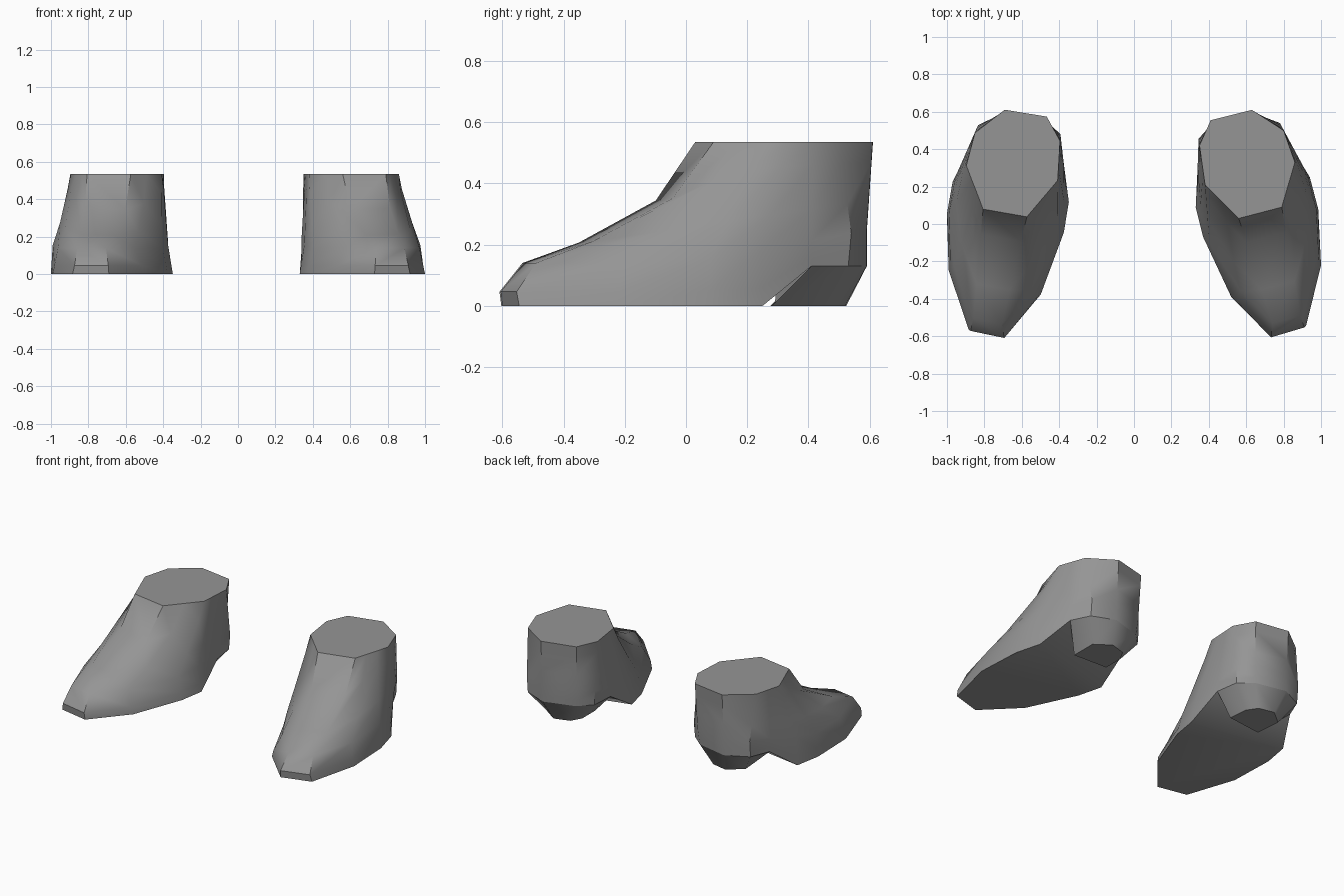
import bpy, bmesh, math
from mathutils import Vector, Matrix

if "Cube" in bpy.data.objects:
    bpy.data.objects.remove(bpy.data.objects["Cube"])

grey = bpy.data.materials.new("shoe grey")
grey.use_nodes = True
COLOUR = (0.3, 0.3, 0.3, 1)
grey.diffuse_color = COLOUR
grey.node_tree.nodes["Principled BSDF"].inputs["Base Color"].default_value = COLOUR

# Plan outlines of one shoe, running from the back of the heel round the inner side
SOLE = [(.63, .59), (.43, .53), (.35, .45), (.34, .30), (.33, .09), (.37, -.07), (.52, -.39),
        (.73, -.60), (.92, -.545), (1, -.22), (.985, .08), (.94, .25), (.84, .41), (.78, .53)]
WELT = [(.63, .59), (.42, .54), (.345, .455), (.34, .30), (.355, .1), (.40, -.06), (.57, -.36),
        (.74, -.53), (.89, -.49), (.97, -.2), (.975, .08), (.93, .25), (.85, .41), (.78, .54)]
COLLAR = [(.63, .61), (.41, .555), (.35, .42), (.36, .35), (.37, .28), (.38, .21), (.47, .12),
          (.56, .03), (.79, .09), (.813, .17), (.837, .25), (.86, .33), (.83, .415), (.80, .50)]
HEEL_TIP = [(.46, .29), (.46, .42), (.50, .49), (.60, .52), (.70, .45), (.70, .28)]
HEEL_COLUMNS = [3, 2, 1, 0, 13, 12]
HEEL_TOP, COLLAR_TOP = .13, .535


def upper_rings():
    sole = [Vector((x, y, HEEL_TOP if y > .28 else 0)) for x, y in SOLE]
    welt = [Vector((x, y, .14 + .18 * max(0, y))) for x, y in WELT]
    collar = [Vector((x, y, COLLAR_TOP)) for x, y in COLLAR]
    # Rounded toe edge
    edge = [a.lerp(b, .33) for a, b in zip(sole, welt)]
    for p in edge:
        p.y *= 1.05 if p.y < 0 else 1
    # Instep: straight at the sides, dipping toward the toe
    rings = [sole, edge, welt]
    for t, dip in ((.32, .06), (.77, .1)):
        ring = [a.lerp(b, t) for a, b in zip(welt, collar)]
        for p, w in zip(ring, welt):
            p.z -= dip * max(0, -w.y) / .53
        rings.append(ring)
    return rings + [collar]


def loft(bm, rings):
    rows = [[bm.verts.new(p) for p in ring] for ring in rings]
    n = len(rows[0])
    for low, high in zip(rows, rows[1:]):
        for i in range(n):
            j = (i + 1) % n
            bm.faces.new((low[i], low[j], high[j], high[i]))
    bm.faces.new(rows[-1])
    return rows


def finish(name, bm, transform):
    bm.transform(transform)
    bmesh.ops.recalc_face_normals(bm, faces=bm.faces)
    mesh = bpy.data.meshes.new(name)
    bm.to_mesh(mesh)
    bm.free()
    mesh.materials.append(grey)
    obj = bpy.data.objects.new(name, mesh)
    bpy.context.collection.objects.link(obj)
    bpy.ops.object.select_all(action='DESELECT')
    obj.select_set(True)
    bpy.context.view_layer.objects.active = obj
    bpy.ops.object.shade_smooth_by_angle(angle=math.radians(40))


def build_shoe(side, transform):
    rings = upper_rings()
    # Upper with flat sole and rising arch
    bm = bmesh.new()
    bottom = loft(bm, rings)[0]
    bm.faces.new(bottom[4:12])
    bm.faces.new([bottom[i] for i in (3, 4, 11, 12)])
    finish(side + "_shoe_upper", bm, transform)
    # Tapered heel block
    bm = bmesh.new()
    loft(bm, [[rings[0][i] for i in HEEL_COLUMNS], [Vector((x, y, 0)) for x, y in HEEL_TIP]])
    finish(side + "_shoe_heel", bm, transform)


# The right shoe is mirrored and turned slightly outward
pivot = Vector((.665, 0, 0))
turn = (Matrix.Translation(pivot + Vector((.01, 0, 0))) @ Matrix.Rotation(math.radians(-4.7), 4, 'Z')
        @ Matrix.Translation(-pivot))
build_shoe("left", Matrix.Identity(4))
build_shoe("right", Matrix.Scale(-1, 4, (1, 0, 0)) @ turn)
